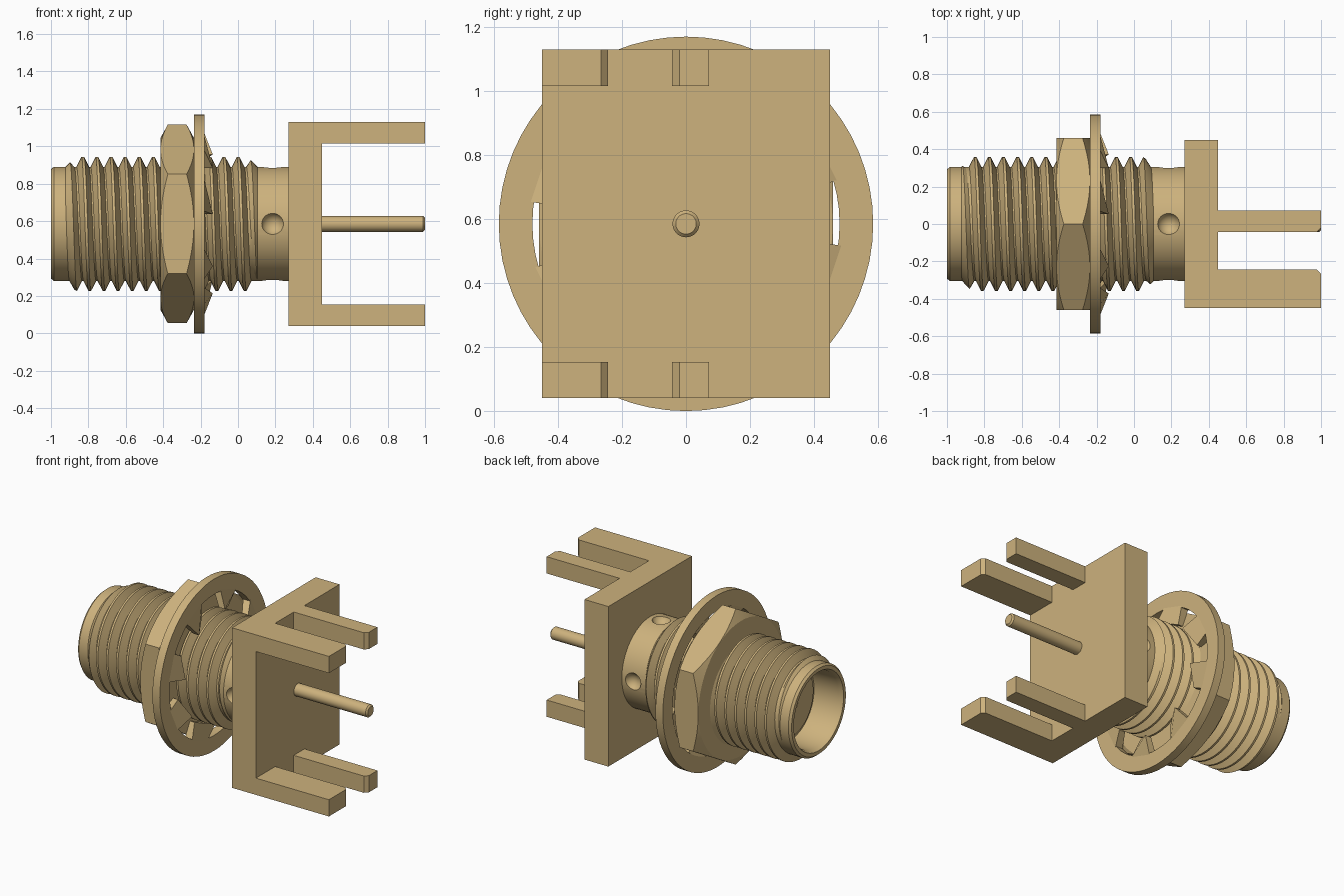
import bpy, bmesh, math
from mathutils import Matrix

if "Cube" in bpy.data.objects:
    bpy.data.objects.remove(bpy.data.objects["Cube"], do_unlink=True)

CZ = 0.585          # height of the connector axis
SEG = 64

brass = bpy.data.materials.new("brass")
brass.use_nodes = True
COLOUR = (0.61, 0.445, 0.205, 1.0)
brass.diffuse_color = COLOUR
brass.node_tree.nodes["Principled BSDF"].inputs["Base Color"].default_value = COLOUR


def finish(bm, name, smooth=False):
    bmesh.ops.recalc_face_normals(bm, faces=bm.faces)
    mesh = bpy.data.meshes.new(name)
    bm.to_mesh(mesh)
    bm.free()
    mesh.materials.append(brass)
    ob = bpy.data.objects.new(name, mesh)
    bpy.context.collection.objects.link(ob)
    if smooth:
        shade(ob)
    return ob


def select_only(ob):
    bpy.ops.object.select_all(action='DESELECT')
    ob.select_set(True)
    bpy.context.view_layer.objects.active = ob


def shade(ob):
    select_only(ob)
    bpy.ops.object.shade_smooth_by_angle(angle=math.radians(25))


def lathe(name, profile, smooth=True):
    """Revolve (x, radius) points around the connector axis."""
    bm = bmesh.new()
    vs = [bm.verts.new((x, 0, CZ + r)) for x, r in profile]
    es = [bm.edges.new(p) for p in zip(vs, vs[1:])]
    bmesh.ops.spin(bm, geom=vs + es, cent=(0, 0, CZ), axis=(1, 0, 0),
                   angle=math.tau, steps=SEG)
    bmesh.ops.remove_doubles(bm, verts=bm.verts, dist=1e-4)
    return finish(bm, name, smooth)


def prism(name, outline, vec):
    """Extrude a planar outline along vec."""
    bm = bmesh.new()
    face = bm.faces.new([bm.verts.new(p) for p in outline])
    ext = bmesh.ops.extrude_face_region(bm, geom=[face])
    new = [g for g in ext["geom"] if isinstance(g, bmesh.types.BMVert)]
    bmesh.ops.translate(bm, verts=new, vec=vec)
    return finish(bm, name)


def boolean(ob, other, operation):
    mod = ob.modifiers.new("cut", 'BOOLEAN')
    mod.operation, mod.object, mod.solver = operation, other, 'EXACT'
    select_only(ob)
    bpy.ops.object.modifier_apply(modifier=mod.name)
    bpy.data.objects.remove(other, do_unlink=True)


# Mounting block with four board legs, chamfered on one tip corner
prism("mounting_block", [(0.27, -0.45, 0.04), (0.45, -0.45, 0.04),
                         (0.45, 0.45, 0.04), (0.27, 0.45, 0.04)], (0, 0, 1.09))


def leg(name, y0, y1, z, chamfer_high):
    c = 0.022
    tip = ([(1, y0), (1, y1 - c), (1 - c, y1)] if chamfer_high
           else [(1 - c, y0), (1, y0 + c), (1, y1)])
    pts = [(0.45, y0)] + tip + [(0.45, y1)]
    prism(name, [(x, y, z) for x, y in pts], (0, 0, 0.114))


for level, z in (("lower", 0.04), ("upper", 1.016)):
    leg(level + "_wide_leg", -0.45, -0.243, z, True)
    leg(level + "_narrow_leg", -0.043, 0.072, z, False)

# Contact pin
lathe("contact_pin", [(0.40, 0), (0.40, 0.042), (0.99, 0.042), (1.0, 0.032), (1.0, 0)])

# Barrel: outside, rim, open mouth, insulator step and socket hole
barrel = lathe("barrel", [(0.28, 0), (0.28, 0.305), (-0.985, 0.305), (-1.0, 0.292),
                          (-1.0, 0.268), (-0.97, 0.255), (-0.79, 0.25), (-0.79, 0.232),
                          (-0.80, 0.228), (-0.80, 0.065), (-0.5, 0.065), (-0.5, 0)],
               smooth=False)

# Four round dimples near the block
bm = bmesh.new()
for i in range(4):
    a = i * math.pi / 2
    bmesh.ops.create_uvsphere(bm, u_segments=24, v_segments=16, radius=0.062,
                              matrix=Matrix.Translation((0.185, 0.325 * math.sin(a),
                                                         CZ + 0.325 * math.cos(a))))
boolean(barrel, finish(bm, "dimple_cutter"), 'DIFFERENCE')
shade(barrel)

# Helical thread, fading out at both ends
PITCH = 0.0755
START = -0.83 - 2 * PITCH
SECTION = [(-0.037, 0.298), (-0.007, 0.358), (0.007, 0.358), (0.037, 0.298)]
bm = bmesh.new()
previous = None
for i in range(int(SEG * 14.5)):
    a = math.tau * i / SEG
    row = []
    for dx, r in SECTION:
        x = START + PITCH * i / SEG + dx
        r = max(0.298, min(r, 0.305 + (x + 0.922), 0.305 + (0.105 - x)))
        x = min(max(x, -0.93), 0.11)
        row.append(bm.verts.new((x, -r * math.sin(a), CZ + r * math.cos(a))))
    if previous:
        for k in range(3):
            bm.faces.new((previous[k], previous[k + 1], row[k + 1], row[k]))
    previous = row
finish(bm, "thread", True)

# Hexagonal nut with conically chamfered corners
hexagon = [(-0.415, 0.531 * math.sin(math.radians(60 * k)),
            CZ + 0.531 * math.cos(math.radians(60 * k))) for k in range(6)]
nut = prism("hex_nut", hexagon, (0.18, 0, 0))
cone = lathe("nut_chamfer", [(-0.417, 0), (-0.417, 0.455), (-0.373, 0.535),
                             (-0.277, 0.535), (-0.233, 0.455), (-0.233, 0)], False)
boolean(nut, cone, 'INTERSECT')
shade(nut)

# Lock washer ring
X0, X1 = -0.235, -0.18
lathe("washer_ring", [(X0, 0.48), (X0, 0.585), (X1, 0.585), (X1, 0.48), (X0, 0.48)])

# Twisted teeth pointing inwards from the ring
bm = bmesh.new()
for i in range(8):
    lo, hi = (math.radians(45 * i + d) for d in (-29, -8))
    # corners: angle, radius, back x, front x
    corners = [(lo, 0.49, X0, X1), (hi, 0.49, X0, X1),
               (hi, 0.375, -0.18, -0.135), (lo, 0.375, X0, -0.2)]
    back, front = ([bm.verts.new((c[k], c[1] * math.cos(c[0]), CZ + c[1] * math.sin(c[0])))
                    for c in corners] for k in (2, 3))
    bm.faces.new(back)
    bm.faces.new(front)
    for k in range(4):
        j = (k + 1) % 4
        bm.faces.new((back[k], back[j], front[j], front[k]))
finish(bm, "washer_teeth")
